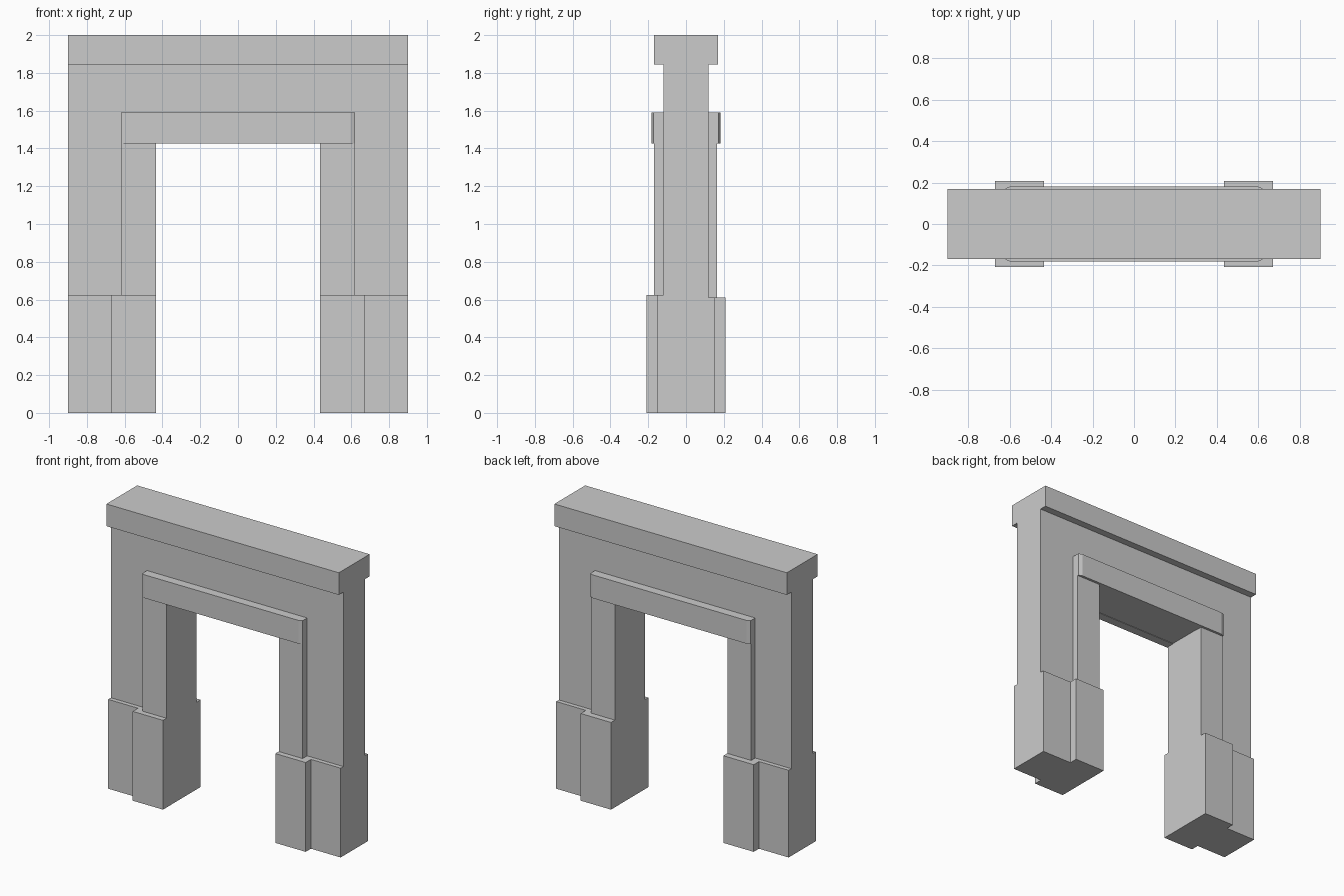
import bpy, bmesh
from mathutils import Vector

if "Cube" in bpy.data.objects:
    bpy.data.objects.remove(bpy.data.objects["Cube"])


def prism(name, points, lo, hi, axis):
    """Extrude a profile: axis 'Z' takes (x, y) points, axis 'Y' takes (x, z) points."""
    bm = bmesh.new()
    if axis == 'Z':
        verts = [bm.verts.new((a, b, lo)) for a, b in points]
        move = Vector((0, 0, hi - lo))
    else:
        verts = [bm.verts.new((a, lo, b)) for a, b in points]
        move = Vector((0, hi - lo, 0))
    face = bm.faces.new(verts)
    res = bmesh.ops.extrude_face_region(bm, geom=[face], use_keep_orig=True)
    top = [g for g in res['geom'] if isinstance(g, bmesh.types.BMVert)]
    bmesh.ops.translate(bm, verts=top, vec=move)
    bmesh.ops.recalc_face_normals(bm, faces=bm.faces[:])
    mesh = bpy.data.meshes.new(name)
    bm.to_mesh(mesh)
    bm.free()
    obj = bpy.data.objects.new(name, mesh)
    bpy.context.collection.objects.link(obj)
    return obj


W, IN, TRIM, PLINTH = 0.90, 0.435, 0.62, 0.67   # half widths
WALL = 0.12                                     # half wall depth
TOP, HEAD, LINTEL_TOP = 1.845, 1.43, 1.59       # heights

# Doorway wall
prism("doorway_wall", [(-W, 0), (-IN, 0), (-IN, HEAD), (IN, HEAD), (IN, 0),
                       (W, 0), (W, TOP), (-W, TOP)], -WALL, WALL, 'Y')

# Coping along the top
prism("top_coping", [(-W, -0.17), (W, -0.17), (W, 0.17), (-W, 0.17)], TOP, 2.0, 'Z')

for face, s, base_top, jamb_y in (("front", -1, 0.625, 0.17), ("back", 1, 0.61, 0.165)):
    # Lintel with chamfered ends
    prism(face + "_lintel", [(-TRIM, s * WALL), (-TRIM, s * 0.172), (-0.595, s * 0.182),
                             (0.595, s * 0.182), (TRIM, s * 0.172), (TRIM, s * WALL)],
          HEAD - 0.003, LINTEL_TOP, 'Z')
    for side, m in (("left", -1), ("right", 1)):
        # Jamb trim beside the opening
        prism(f"{face}_{side}_jamb", [(m * IN, s * WALL), (m * TRIM, s * WALL),
                                      (m * TRIM, s * jamb_y), (m * IN, s * jamb_y)],
              base_top, HEAD - 0.003, 'Z')
        # Stepped plinth at the foot
        prism(f"{face}_{side}_plinth", [(m * IN, s * WALL), (m * W, s * WALL),
                                        (m * W, s * 0.15), (m * PLINTH, s * 0.15),
                                        (m * PLINTH, s * 0.208), (m * IN, s * 0.208)],
              0, base_top, 'Z')
